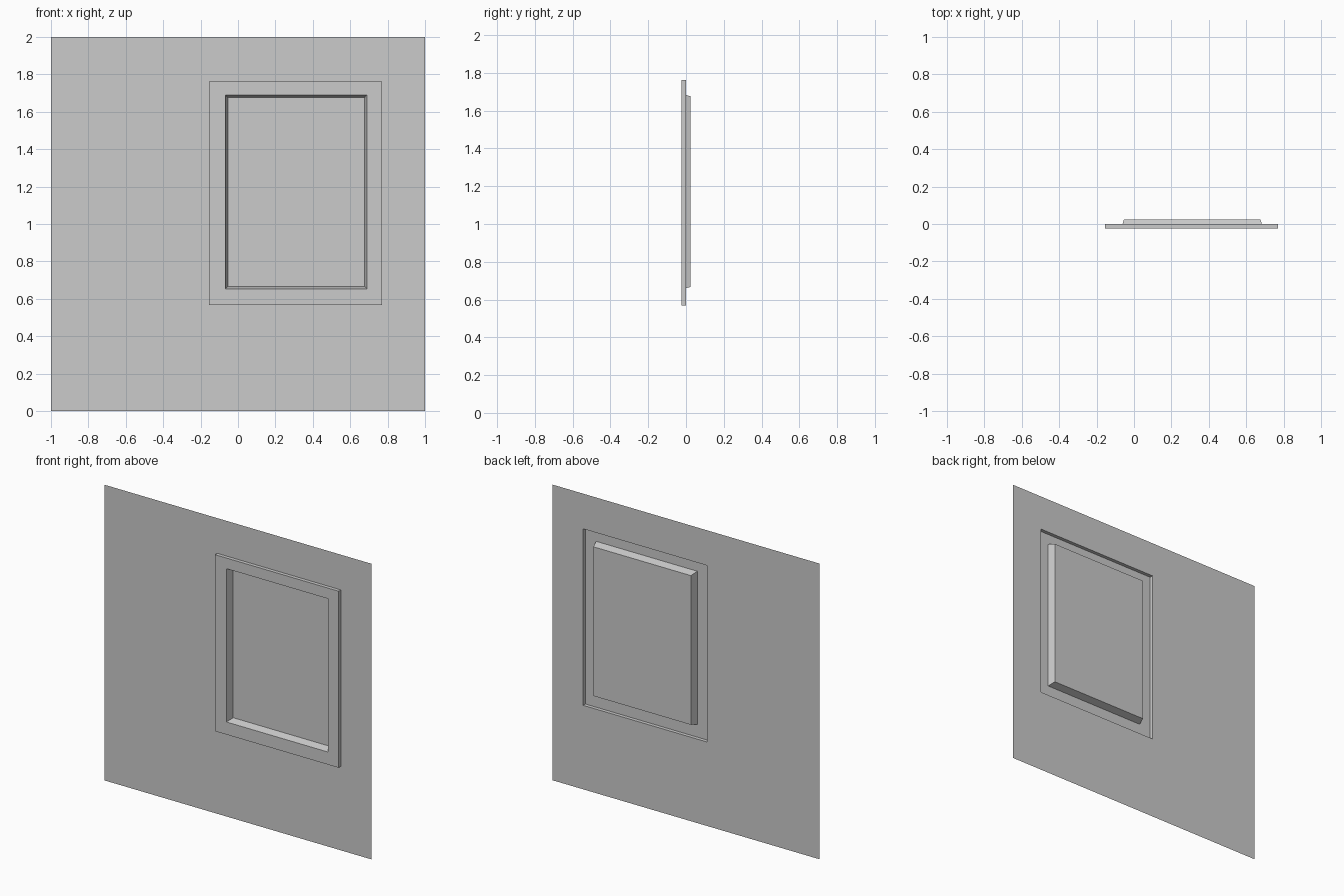
import bpy
import bmesh

cube = bpy.data.objects.get("Cube")
if cube:
    bpy.data.objects.remove(cube, do_unlink=True)

GREY = (0.6, 0.6, 0.6, 1.0)
grey = bpy.data.materials.new("plain grey")
grey.use_nodes = True
grey.diffuse_color = GREY
grey.node_tree.nodes["Principled BSDF"].inputs["Base Color"].default_value = GREY

# Depths of the sheet, the raised trim and the recessed pane
WALL, FRONT, BACK = -0.001, -0.025, 0.025

# Rectangles as left, right, bottom, top, depth
sheet_edge = (-1, 1, 0, 2, WALL)
trim_base = (-0.155, 0.77, 0.568, 1.762, WALL)
trim_face = trim_base[:4] + (FRONT,)
opening = (-0.068, 0.69, 0.653, 1.69, FRONT)
pane_edge = (-0.054, 0.676, 0.667, 1.676, BACK)


def build(name, rings, capped=False):
    """Bridge nested rectangles into one open shell facing the front."""
    bm = bmesh.new()
    loops = []
    for x0, x1, z0, z1, y in rings:
        corners = ((x0, z0), (x1, z0), (x1, z1), (x0, z1))
        loops.append([bm.verts.new((x, y, z)) for x, z in corners])
    for outer, inner in zip(loops, loops[1:]):
        for i in range(4):
            j = (i + 1) % 4
            bm.faces.new((outer[i], outer[j], inner[j], inner[i]))
    if capped:
        bm.faces.new(loops[-1])
    mesh = bpy.data.meshes.new(name)
    bm.to_mesh(mesh)
    bm.free()
    mesh.materials.append(grey)
    obj = bpy.data.objects.new(name, mesh)
    bpy.context.collection.objects.link(obj)


# Thin wall with a hole, hollow raised trim, tapered recess with its pane
build("wall_sheet", [sheet_edge, trim_base])
build("window_trim", [trim_base, trim_face, opening])
build("window_recess", [opening, pane_edge], capped=True)
